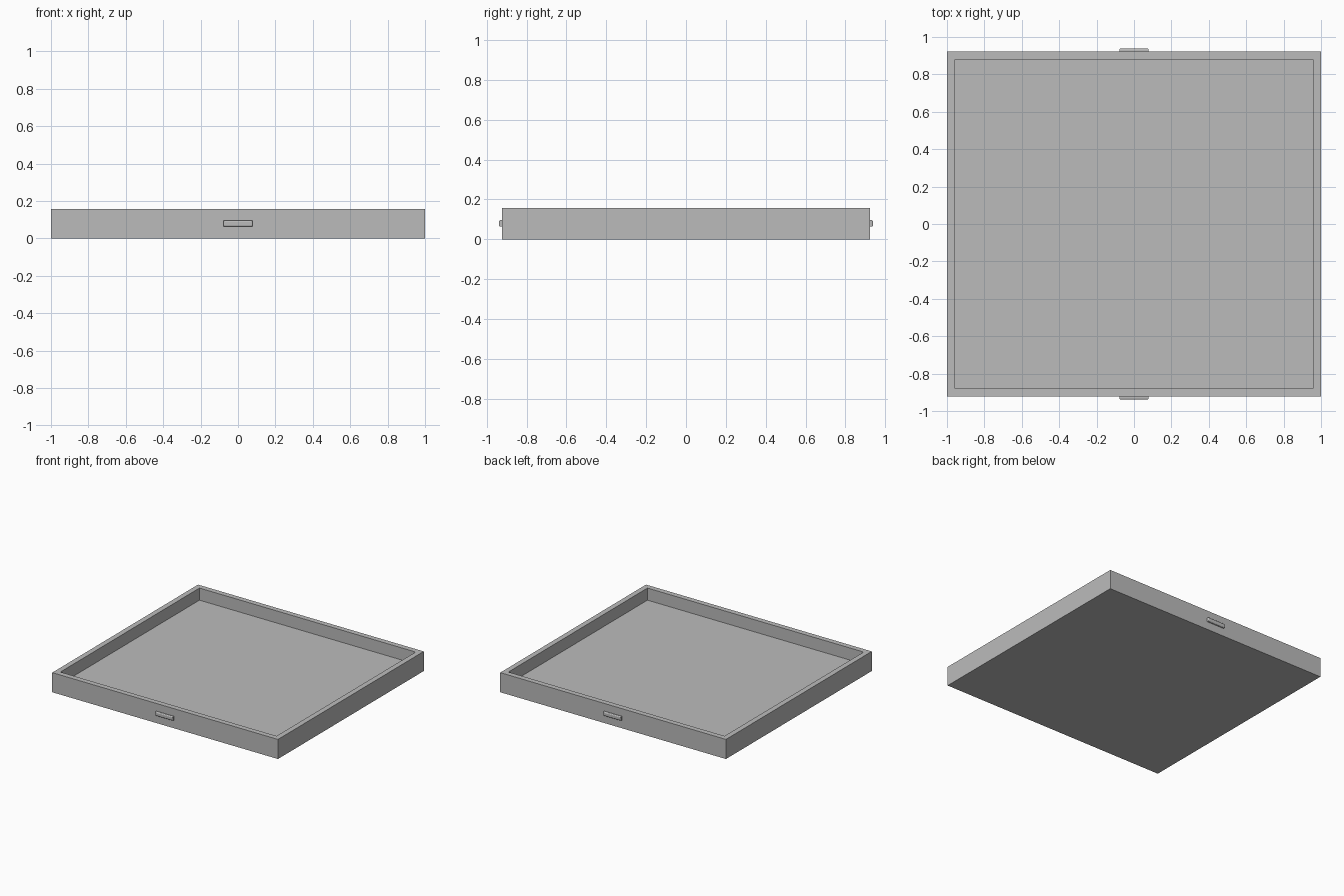
import bpy
import bmesh
from mathutils import Matrix, Vector

cube = bpy.data.objects.get("Cube")
if cube:
    bpy.data.objects.remove(cube, do_unlink=True)

WIDTH, DEPTH, HEIGHT = 2.0, 1.845, 0.157
WALL, FLOOR = 0.06, 0.06

grey = bpy.data.materials.new("plain grey")
grey.use_nodes = True
colour = (0.5, 0.5, 0.5, 1.0)
grey.diffuse_color = colour
grey.node_tree.nodes["Principled BSDF"].inputs["Base Color"].default_value = colour


def box(bm, size, centre):
    matrix = Matrix.Translation(centre) @ Matrix.Diagonal((*size, 1.0))
    bmesh.ops.create_cube(bm, size=1.0, matrix=matrix)


def finish(bm, name):
    mesh = bpy.data.meshes.new(name)
    bm.to_mesh(mesh)
    bm.free()
    mesh.materials.append(grey)
    obj = bpy.data.objects.new(name, mesh)
    bpy.context.collection.objects.link(obj)
    return obj


# Tray: a box whose top is inset for the rim and pushed down to the floor
bm = bmesh.new()
box(bm, (WIDTH, DEPTH, HEIGHT), (0, 0, HEIGHT / 2))
bm.normal_update()
top = max(bm.faces, key=lambda f: f.calc_center_median().z)
bmesh.ops.inset_region(bm, faces=[top], thickness=WALL)
floor = bmesh.ops.extrude_discrete_faces(bm, faces=[top])["faces"][0]
bmesh.ops.translate(bm, verts=floor.verts, vec=Vector((0, 0, FLOOR - HEIGHT)))
finish(bm, "tray")

# Small rounded handles on the front and back walls
for name, side in (("front_handle", -1), ("back_handle", 1)):
    bm = bmesh.new()
    box(bm, (0.156, 0.03, 0.032), (0, side * (DEPTH / 2 + 0.001), 0.08))
    outer = [e for e in bm.edges
             if all(side * v.co.y > DEPTH / 2 for v in e.verts)]
    bmesh.ops.bevel(bm, geom=outer, offset=0.007, segments=3,
                    profile=0.5, affect="EDGES")
    finish(bm, name)
